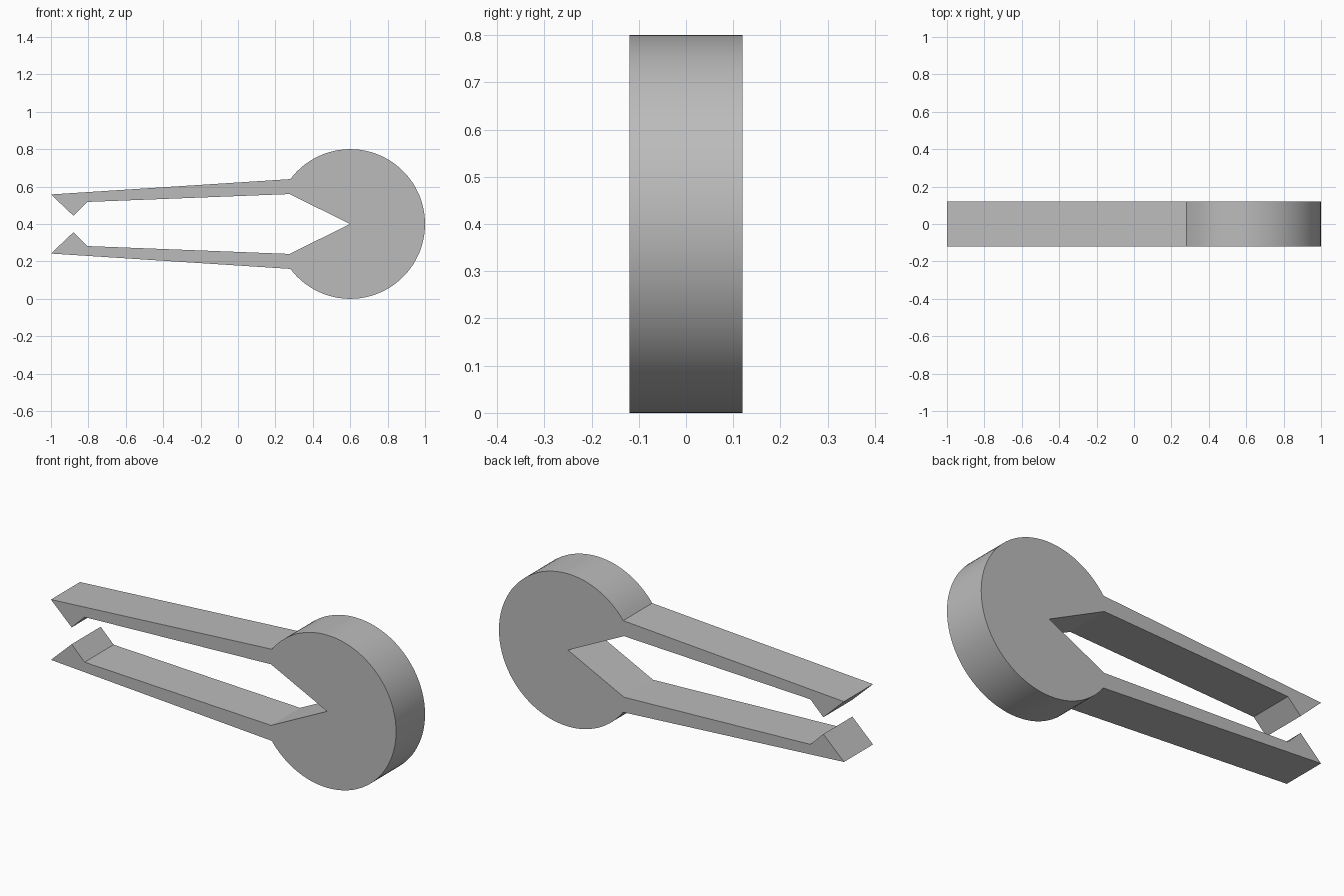
import bpy
import bmesh
import math

CENTRE_X, CENTRE_Z, RADIUS = 0.6, 0.4, 0.4
HALF_DEPTH = 0.12
ARC_STEPS = 72

cube = bpy.data.objects.get("Cube")
if cube:
    bpy.data.objects.remove(cube, do_unlink=True)

# Plain grey material
grey = bpy.data.materials.new("plain grey")
grey.use_nodes = True
colour = (0.5, 0.5, 0.5, 1)
grey.diffuse_color = colour
grey.node_tree.nodes["Principled BSDF"].inputs["Base Color"].default_value = colour

# Upper jaw from the notch outwards: knee, heel, tooth, end (x, height above axis)
jaw = [(0.275, 0.16), (-0.805, 0.118), (-0.88, 0.044), (-1.0, 0.158)]

# Round head, from the top of the upper arm clockwise to the lower arm
start = math.atan2(0.24, -0.32)
angles = [start * (1 - 2 * i / ARC_STEPS) for i in range(ARC_STEPS + 1)]
head = [(CENTRE_X + RADIUS * math.cos(a), RADIUS * math.sin(a)) for a in angles]

# Closed outline with the lower jaw mirrored
lower_jaw = [(x, -z) for x, z in reversed(jaw)]
outline = [(CENTRE_X, 0)] + jaw + head + lower_jaw

# Extrude the outline through the depth
bm = bmesh.new()
front = bm.faces.new([bm.verts.new((x, -HALF_DEPTH, CENTRE_Z + z)) for x, z in outline])
extruded = bmesh.ops.extrude_face_region(bm, geom=[front])
moved = [v for v in extruded["geom"] if isinstance(v, bmesh.types.BMVert)]
bmesh.ops.translate(bm, verts=moved, vec=(0, 2 * HALF_DEPTH, 0))
bmesh.ops.recalc_face_normals(bm, faces=bm.faces)

mesh = bpy.data.meshes.new("clip_body")
bm.to_mesh(mesh)
bm.free()
mesh.materials.append(grey)
clip = bpy.data.objects.new("clip_body", mesh)
bpy.context.collection.objects.link(clip)

# Smooth the round rim and keep the corners sharp
bpy.ops.object.select_all(action="DESELECT")
clip.select_set(True)
bpy.context.view_layer.objects.active = clip
bpy.ops.object.shade_smooth_by_angle(angle=math.radians(20))
